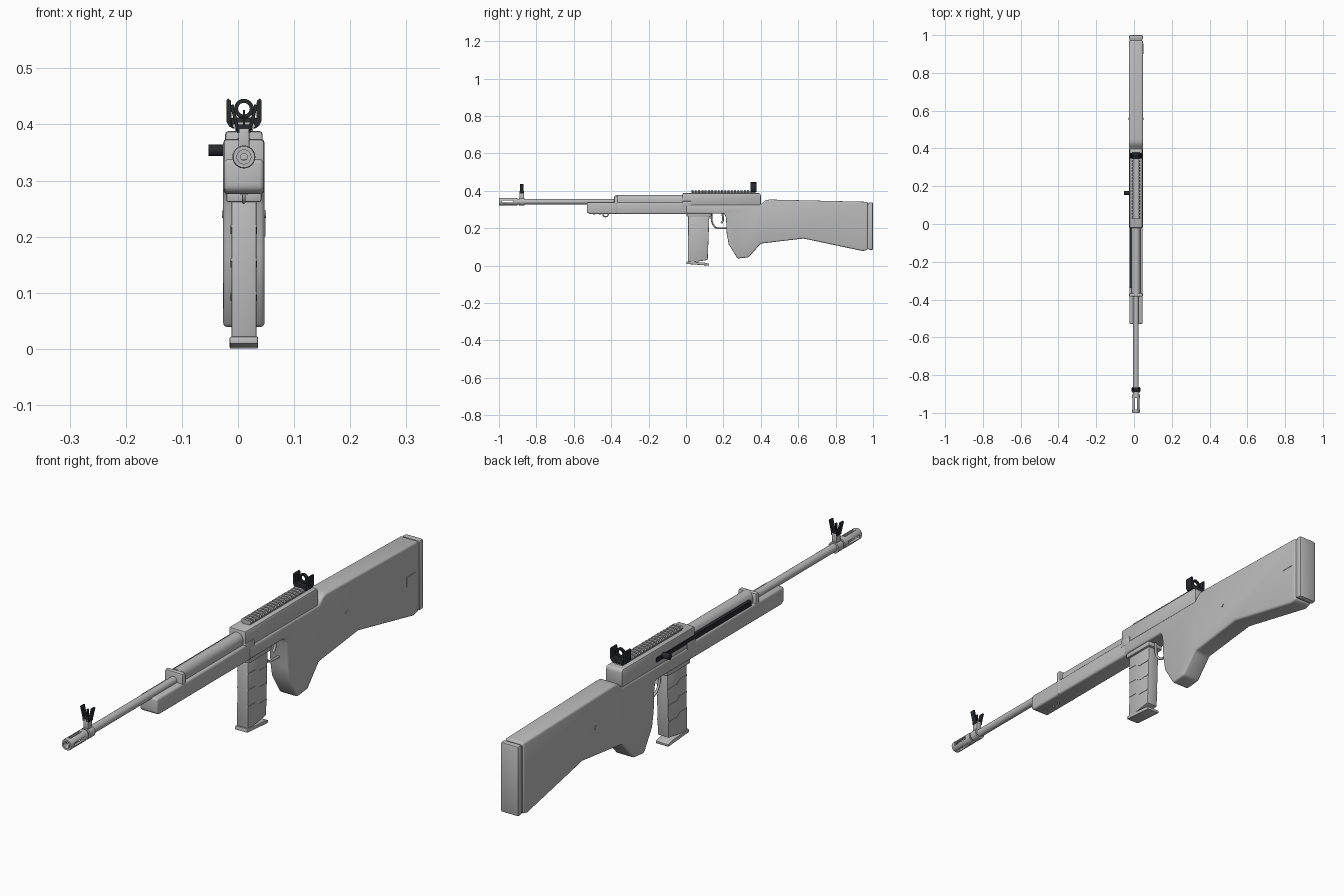
import bpy, bmesh, math
from mathutils import Vector, Matrix

if "Cube" in bpy.data.objects:
    bpy.data.objects.remove(bpy.data.objects["Cube"])

CX = 0.0105  # centre plane of the body
BORE = 0.342  # height of the barrel axis


def material(name, r, g, b):
    m = bpy.data.materials.new(name)
    m.diffuse_color = (r, g, b, 1)
    m.use_nodes = True
    m.node_tree.nodes["Principled BSDF"].inputs["Base Color"].default_value = m.diffuse_color
    return m


GREY = material("light grey", 0.5, 0.5, 0.5)
BLACK = material("near black", 0.022, 0.023, 0.027)


def finish(name, bm, mat, bevel=0, segs=2):
    bmesh.ops.recalc_face_normals(bm, faces=bm.faces)
    me = bpy.data.meshes.new(name)
    bm.to_mesh(me)
    bm.free()
    me.materials.append(mat)
    ob = bpy.data.objects.new(name, me)
    bpy.context.collection.objects.link(ob)
    bpy.ops.object.select_all(action='DESELECT')
    ob.select_set(True)
    bpy.context.view_layer.objects.active = ob
    if bevel:
        mod = ob.modifiers.new("edges", 'BEVEL')
        mod.width, mod.segments, mod.limit_method = bevel, segs, 'ANGLE'
        mod.angle_limit = math.radians(35)
        bpy.ops.object.modifier_apply(modifier=mod.name)
    bpy.ops.object.shade_smooth_by_angle(angle=math.radians(35))
    return ob


def extrude(bm, corners, offset):
    f = bm.faces.new([bm.verts.new(c) for c in corners])
    new = bmesh.ops.extrude_face_region(bm, geom=[f])['geom']
    bmesh.ops.translate(bm, verts=[v for v in new if isinstance(v, bmesh.types.BMVert)], vec=offset)


def side(name, pts, half, mat=GREY, bevel=0, segs=2, x=CX):
    """Side profile (y, z) extruded across x."""
    bm = bmesh.new()
    extrude(bm, [(x - half, y, z) for y, z in pts], (2 * half, 0, 0))
    return finish(name, bm, mat, bevel, segs)


def box(name, y0, y1, z0, z1, half, mat=GREY, bevel=0, segs=2, x=CX):
    return side(name, [(y0, z0), (y1, z0), (y1, z1), (y0, z1)], half, mat, bevel, segs, x)


def front(name, pts, y0, y1, mat=GREY, bevel=0):
    """Front profile (x from centre, z) extruded along y."""
    bm = bmesh.new()
    extrude(bm, [(CX + x, y0, z) for x, z in pts], (0, y1 - y0, 0))
    return finish(name, bm, mat, bevel)


def lathe(name, pts, z=BORE, mat=GREY, n=24):
    """Profile (y, radius) turned around a lengthwise axis."""
    bm = bmesh.new()
    rings = []
    for y, r in pts:
        rings.append([bm.verts.new((CX + r * math.cos(a), y, z + r * math.sin(a)))
                      for a in (2 * math.pi * i / n for i in range(n))])
    for a, b in zip(rings, rings[1:] + rings[:1]):
        for i in range(n):
            j = (i + 1) % n
            bm.faces.new((a[i], a[j], b[j], b[i]))
    return finish(name, bm, mat)


def wire(name, pts, radius, mat=GREY, cyclic=False):
    """Round bar along side points (y, z)."""
    cu = bpy.data.curves.new(name, 'CURVE')
    cu.dimensions = '3D'
    cu.bevel_depth, cu.bevel_resolution = radius, 2
    cu.use_fill_caps = True
    sp = cu.splines.new('POLY')
    sp.points.add(len(pts) - 1)
    for p, (y, z) in zip(sp.points, pts):
        p.co = (CX, y, z, 1)
    sp.use_cyclic_u = cyclic
    cu.materials.append(mat)
    ob = bpy.data.objects.new(name, cu)
    bpy.context.collection.objects.link(ob)


# stock with grip
side("stock", [(0.0, 0.278), (0.205, 0.278), (0.214, 0.255), (0.218, 0.17), (0.228, 0.115),
               (0.275, 0.038), (0.335, 0.044), (0.40, 0.118), (0.628, 0.145), (0.945, 0.078),
               (0.972, 0.084), (0.972, 0.341), (0.45, 0.353), (0.43, 0.351), (0.415, 0.342),
               (0.40, 0.326), (0.0, 0.326)], 0.037, GREY, 0.008, 3)
box("butt_plate", 0.976, 1.0, 0.084, 0.338, 0.036, GREY, 0.006)
box("butt_spacer", 0.965, 0.985, 0.092, 0.33, 0.033)

# stock details
for s in (-1, 1):
    bm = bmesh.new()
    bmesh.ops.create_cone(bm, cap_ends=True, segments=16, radius1=0.007, radius2=0.007, depth=0.004,
                          matrix=Matrix.Translation((CX + s * 0.037, 0.557, 0.24)) @ Matrix.Rotation(math.pi / 2, 4, 'Y'))
    finish("stock_pin", bm, GREY)
side("stock_notch", [(0.90, 0.20), (0.904, 0.20), (0.904, 0.231), (0.955, 0.231),
                     (0.955, 0.235), (0.90, 0.235)], 0.0015, GREY, x=CX + 0.037)

# fore-end and handguard
side("fore_end", [(-0.53, 0.284), (-0.515, 0.276), (0.02, 0.276), (0.02, 0.338), (-0.53, 0.338)],
     0.0355, GREY, 0.008, 3)
h = [(0.024 * math.cos(a), 0.352 + 0.026 * math.sin(a)) for a in (math.pi * i / 12 for i in range(13))]
front("handguard", [(0.024, 0.33)] + h + [(-0.024, 0.33)], -0.372, -0.015)
box("barrel_band", -0.385, -0.365, 0.277, 0.374, 0.037, GREY, 0.007)
wire("sling_loop", [(-0.43 + 0.015 * math.cos(a), 0.276 + 0.015 * math.sin(a))
                    for a in (math.pi * i / 6 for i in range(12))], 0.003, GREY, True)
for y in (-0.49, -0.46):
    box("fore_end_screw", y - 0.006, y + 0.006, 0.274, 0.278, 0.006)

# receiver
side("receiver", [(-0.02, 0.325), (0.03, 0.322), (0.40, 0.322), (0.40, 0.380),
                  (0.392, 0.388), (-0.02, 0.388)], 0.0335, GREY, 0.007)
box("receiver_rim", -0.02, 0.03, 0.315, 0.345, 0.037, GREY, 0.004)
box("magazine_well", 0.004, 0.135, 0.262, 0.285, 0.031, GREY, 0.003)

# top rail with teeth
box("rail_base", 0.03, 0.372, 0.385, 0.397, 0.016)
bm = bmesh.new()
TEETH = 20
for i in range(TEETH):
    y = 0.03 + i * 0.332 / (TEETH - 1)
    extrude(bm, [(CX + x, y, z) for x, z in ((-0.016, 0.392), (0.016, 0.392), (0.021, 0.397),
                                             (0.016, 0.404), (-0.016, 0.404), (-0.021, 0.397))], (0, 0.01, 0))
finish("rail_teeth", bm, GREY)

# barrel
lathe("barrel", [(-0.92, 0.006), (-0.92, 0.0145), (-0.38, 0.0145), (-0.37, 0.0145), (-0.37, 0.006)])
hider = lathe("flash_hider", [(-0.90, 0.0125), (-0.90, 0.0195), (-0.915, 0.0205), (-0.996, 0.0205),
                              (-1.0, 0.019), (-1.0, 0.0125)])
for name, dx, dz in (("slot_x", 0.03, 0.0055), ("slot_z", 0.0055, 0.03)):
    cutter = box(name, -0.983, -0.922, BORE - dz, BORE + dz, dx)
    mod = hider.modifiers.new(name, 'BOOLEAN')
    mod.operation, mod.object = 'DIFFERENCE', cutter
    bpy.context.view_layer.objects.active = hider
    bpy.ops.object.modifier_apply(modifier=name)
    bpy.data.objects.remove(cutter)

# front sight
lathe("front_sight_ring", [(-0.893, 0.012), (-0.893, 0.0205), (-0.863, 0.0205), (-0.863, 0.012)])
box("front_sight_post", -0.89, -0.866, 0.35, 0.394, 0.010, GREY, 0.002)
box("front_sight_base", -0.89, -0.866, 0.385, 0.400, 0.012, BLACK)
box("front_sight_blade", -0.881, -0.875, 0.395, 0.426, 0.002, BLACK)
for s in (-1, 1):
    front("front_sight_ear", [(s * 0.007, 0.388), (s * 0.013, 0.386), (s * 0.0245, 0.434),
                              (s * 0.0185, 0.436)], -0.887, -0.869, BLACK)

# rear sight
box("rear_sight_base", 0.344, 0.378, 0.393, 0.412, 0.023, BLACK, 0.003)
for s in (-1, 1):
    front("rear_sight_ear", [(s * 0.018, 0.393), (s * 0.026, 0.396), (s * 0.031, 0.405), (s * 0.031, 0.443),
                             (s * 0.028, 0.446), (s * 0.023, 0.442), (s * 0.022, 0.41)], 0.346, 0.376, BLACK)
lathe("rear_sight_aperture", [(0.356, 0.0105), (0.356, 0.0175), (0.366, 0.0175), (0.366, 0.0105)],
      0.428, BLACK)

# charging handle and its track on the left side
box("charging_track", -0.34, 0.0, 0.340, 0.358, 0.006, BLACK, x=CX - 0.029)
box("charging_slot", 0.0, 0.205, 0.341, 0.358, 0.002, BLACK, x=CX - 0.0335)
bm = bmesh.new()
bmesh.ops.create_cone(bm, cap_ends=True, segments=16, radius1=0.0105, radius2=0.0105, depth=0.03,
                      matrix=Matrix.Translation((-0.038, 0.165, 0.354)) @ Matrix.Rotation(math.pi / 2, 4, 'Y'))
finish("charging_handle", bm, BLACK, 0.002)

# magazine with slanted ribs and floor plate
side("magazine", [(0.01, 0.014), (0.116, 0.03), (0.125, 0.27), (0.012, 0.27)], 0.0225, GREY, 0.003)
for z in (0.085, 0.145, 0.205):
    side("magazine_rib", [(0.012, z + 0.012), (0.05, z + 0.012), (0.07, z), (0.118, z),
                          (0.118, z + 0.004), (0.072, z + 0.004), (0.052, z + 0.016), (0.012, z + 0.016)], 0.0238)
side("magazine_floor_plate", [(0.002, 0.009), (0.122, 0.0), (0.124, 0.010), (0.10, 0.016), (0.004, 0.022)],
     0.0255, GREY, 0.003)

# trigger and guard
wire("trigger_guard", [(0.136, 0.28), (0.137, 0.24), (0.143, 0.222), (0.155, 0.206), (0.17, 0.199),
                       (0.225, 0.199)], 0.0045)
wire("trigger", [(0.193, 0.285), (0.198, 0.255), (0.197, 0.24), (0.188, 0.226)], 0.005)
